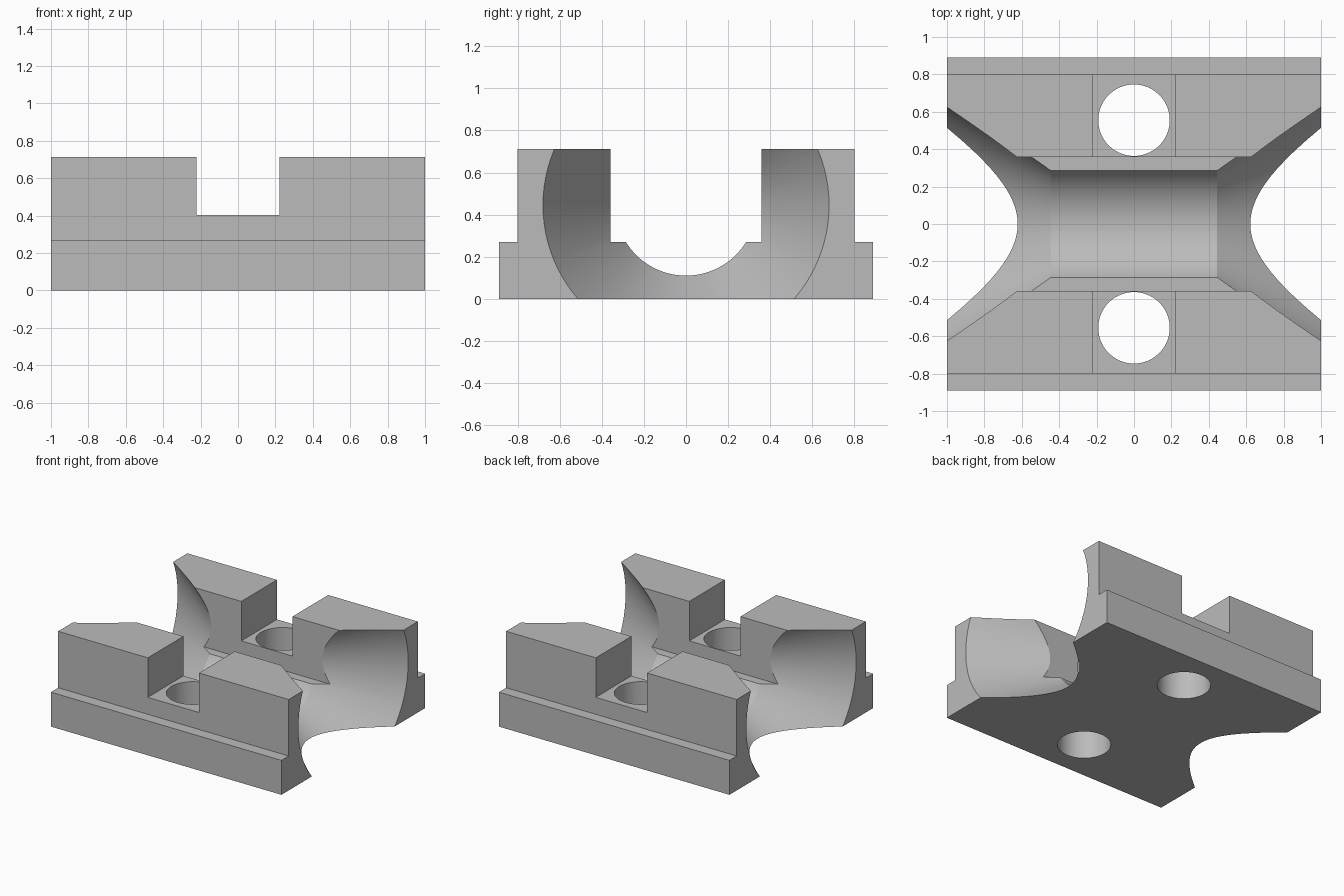
import bpy, bmesh, math

old = bpy.data.objects.get("Cube")
if old:
    bpy.data.objects.remove(old, do_unlink=True)

grey = bpy.data.materials.new("plain grey")
grey.use_nodes = True
COLOUR = (0.5, 0.5, 0.5, 1)
grey.diffuse_color = COLOUR
grey.node_tree.nodes["Principled BSDF"].inputs["Base Color"].default_value = COLOUR


def make_object(name, bm):
    bmesh.ops.recalc_face_normals(bm, faces=bm.faces)
    mesh = bpy.data.meshes.new(name)
    bm.to_mesh(mesh)
    bm.free()
    mesh.materials.append(grey)
    obj = bpy.data.objects.new(name, mesh)
    bpy.context.collection.objects.link(obj)
    return obj


def extrude_profile(name, points, half_length):
    """Extrude a closed (y, z) outline along x."""
    bm = bmesh.new()
    face = bm.faces.new([bm.verts.new((-half_length, y, z)) for y, z in points])
    new = bmesh.ops.extrude_face_region(bm, geom=[face])["geom"]
    verts = [v for v in new if isinstance(v, bmesh.types.BMVert)]
    bmesh.ops.translate(bm, verts=verts, vec=(2 * half_length, 0, 0))
    return make_object(name, bm)


def lathe_x(name, profile, centre_z, steps=96):
    """Solid of revolution about a line along x; profile is (x, radius)."""
    bm = bmesh.new()
    rings = []
    for x, r in profile:
        angles = [2 * math.pi * i / steps for i in range(steps)]
        rings.append([bm.verts.new((x, r * math.cos(a), centre_z + r * math.sin(a)))
                      for a in angles])
    for a, b in zip(rings, rings[1:]):
        for i in range(steps):
            j = (i + 1) % steps
            bm.faces.new((a[i], a[j], b[j], b[i]))
    bm.faces.new(rings[0])
    bm.faces.new(rings[-1])
    return make_object(name, bm)


def drill(name, y, radius):
    bm = bmesh.new()
    bmesh.ops.create_cone(bm, cap_ends=True, segments=96, radius1=radius,
                          radius2=radius, depth=4)
    bmesh.ops.translate(bm, verts=bm.verts, vec=(0, y, 0))
    return make_object(name, bm)


# Stepped clamp block with an open channel along its length
half = [(0.89, 0), (0.89, 0.27), (0.8, 0.27), (0.8, 0.713), (0.358, 0.713), (0.358, 0.27)]
outline = half + [(-y, z) for y, z in reversed(half)]
block = extrude_profile("clamp_block", outline, 1)

# Round bore that flares into a cone at each end
AXIS_Z, BORE, FLARE_X = 0.445, 0.335, 0.445
SLOPE = (0.68 - BORE) / (1 - FLARE_X)
flare = [(FLARE_X, BORE), (1.2, BORE + SLOPE * (1.2 - FLARE_X))]
bore = lathe_x("bore_cutter", [(-x, r) for x, r in reversed(flare)] + flare, AXIS_Z)

# Cross notch through both walls, and a bolt hole in each
notch = extrude_profile("notch_cutter", [(-1, 0.403), (1, 0.403), (1, 1), (-1, 1)], 0.222)
cutters = [bore, notch] + [drill(side + "_hole_cutter", y, 0.191)
                           for side, y in (("front", -0.555), ("back", 0.555))]

bpy.context.view_layer.objects.active = block
for cutter in cutters:
    mod = block.modifiers.new(cutter.name, "BOOLEAN")
    mod.operation = "DIFFERENCE"
    mod.solver = "EXACT"
    mod.object = cutter
    bpy.ops.object.modifier_apply(modifier=mod.name)
for cutter in cutters:
    bpy.data.objects.remove(cutter, do_unlink=True)

# Smooth curved walls, crisp machined edges
bpy.ops.object.select_all(action="DESELECT")
block.select_set(True)
bpy.ops.object.shade_smooth_by_angle(angle=math.radians(20))
